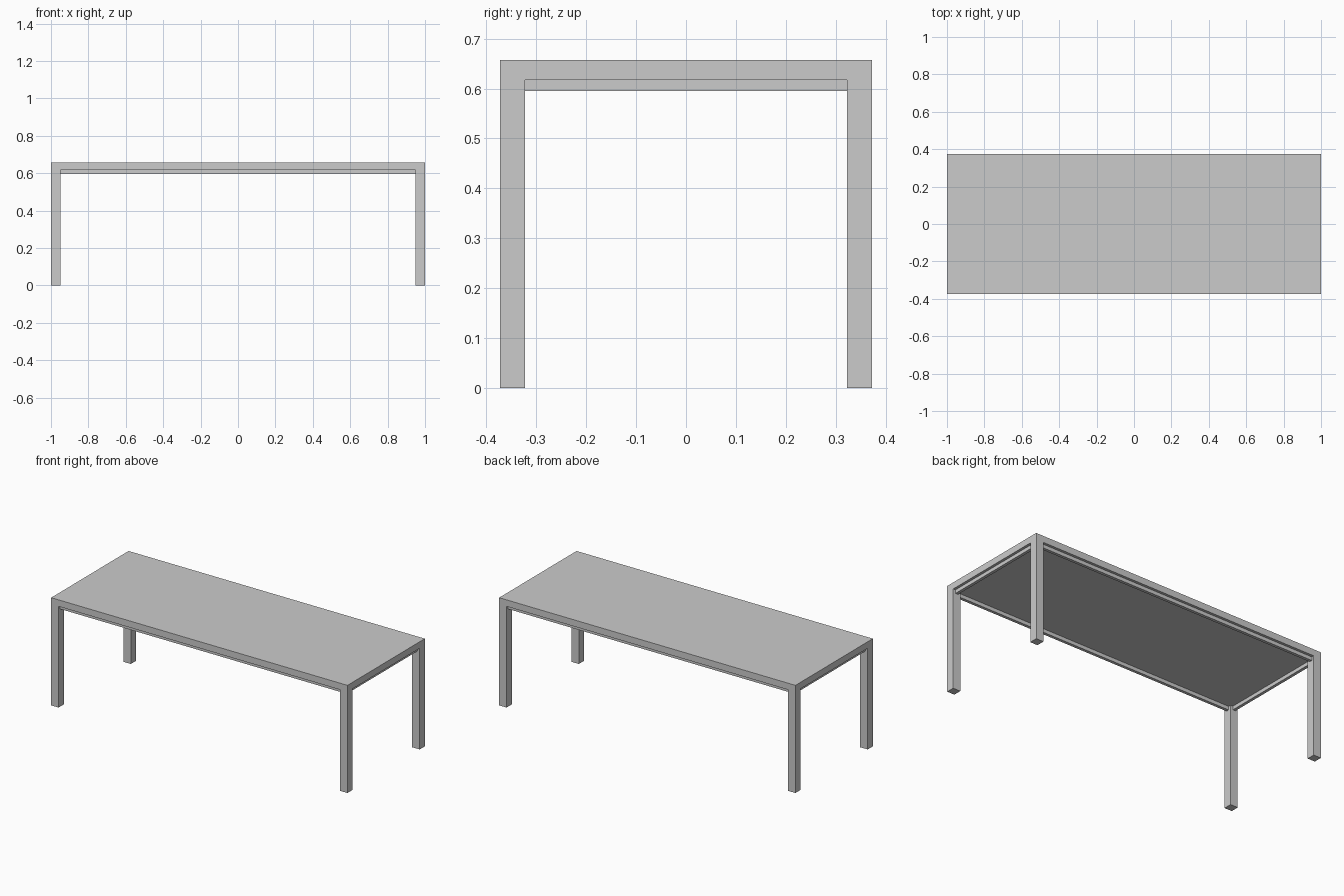
import bpy, bmesh

if "Cube" in bpy.data.objects:
    bpy.data.objects.remove(bpy.data.objects["Cube"])

HX, HY, TOP = 1.0, 0.373, 0.657   # half length, half width, height
LEG = 0.05                        # leg thickness
SLAB = 0.617                      # underside of the top
RAIL_Z = 0.595                    # underside of the inset rails
INSET, RAIL_T = 0.016, 0.018      # rail setback and thickness


def finish(bm, name):
    bmesh.ops.recalc_face_normals(bm, faces=bm.faces)
    mesh = bpy.data.meshes.new(name)
    bm.to_mesh(mesh)
    bm.free()
    ob = bpy.data.objects.new(name, mesh)
    bpy.context.collection.objects.link(ob)
    return ob


def box(name, x0, x1, y0, y1, z0, z1):
    bm = bmesh.new()
    bmesh.ops.create_cube(bm, size=1)
    for v in bm.verts:
        v.co = ((x0 + x1) / 2 + v.co.x * (x1 - x0),
                (y0 + y1) / 2 + v.co.y * (y1 - y0),
                (z0 + z1) / 2 + v.co.z * (z1 - z0))
    return finish(bm, name)


# Top and legs as one continuous body: 3x3 cells, corner cells pulled down
bm = bmesh.new()
xs = [-HX, -HX + LEG, HX - LEG, HX]
ys = [-HY, -HY + LEG, HY - LEG, HY]
low = [[bm.verts.new((x, y, SLAB)) for y in ys] for x in xs]
high = [[bm.verts.new((x, y, TOP)) for y in ys] for x in xs]
corners = []
for i in range(3):
    for j in range(3):
        for g in (low, high):
            f = bm.faces.new((g[i][j], g[i + 1][j], g[i + 1][j + 1], g[i][j + 1]))
            if g is low and i != 1 and j != 1:
                corners.append(f)
for k in range(3):
    for e in (0, 3):
        bm.faces.new((low[k][e], low[k + 1][e], high[k + 1][e], high[k][e]))
        bm.faces.new((low[e][k], low[e][k + 1], high[e][k + 1], high[e][k]))
for f in corners:
    new = bmesh.ops.extrude_discrete_faces(bm, faces=[f])["faces"][0]
    for v in new.verts:
        v.co.z = 0
finish(bm, "table_top_and_legs")

# Thin rails set back under the top, running between the legs
for s, side in ((-1, "front"), (1, "back")):
    y = sorted((s * (HY - INSET), s * (HY - INSET - RAIL_T)))
    box(side + "_rail", -HX + LEG, HX - LEG, *y, RAIL_Z, SLAB)
for s, side in ((-1, "left"), (1, "right")):
    x = sorted((s * (HX - INSET), s * (HX - INSET - RAIL_T)))
    box(side + "_rail", *x, -HY + LEG, HY - LEG, RAIL_Z, SLAB)
